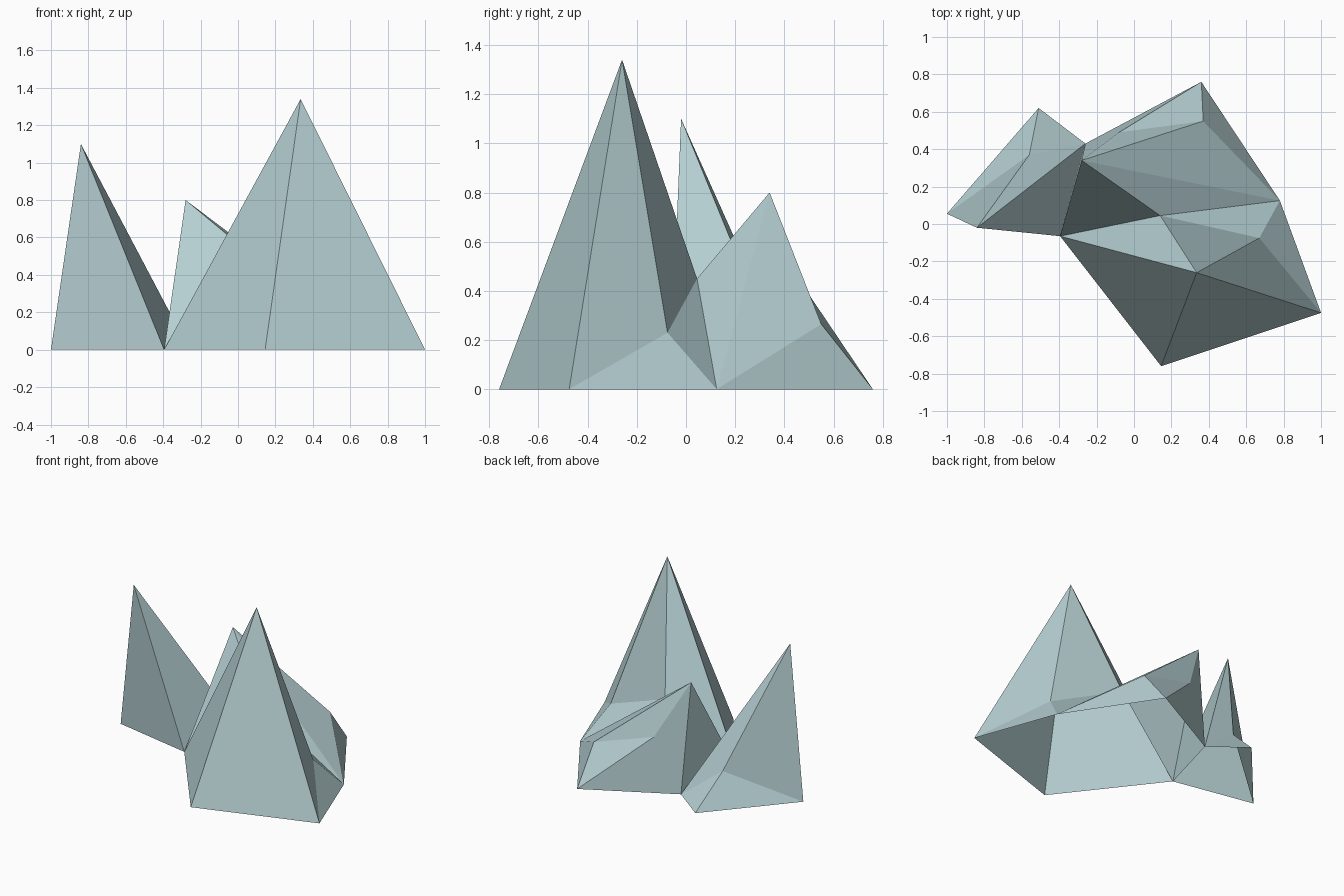
import bpy
import bmesh

cube = bpy.data.objects.get("Cube")
if cube:
    bpy.data.objects.remove(cube, do_unlink=True)

# Single pale blue-grey rock colour
rock = bpy.data.materials.new("pale_blue_grey_rock")
rock.use_nodes = True
colour = (0.46, 0.62, 0.64, 1)
rock.diffuse_color = colour
rock.node_tree.nodes["Principled BSDF"].inputs["Base Color"].default_value = colour

# Summits, shoulders on the slopes, and corners on the ground
points = {
    "tall_summit": (0.335, -0.26, 1.34),
    "left_summit": (-0.84, -0.02, 1.10),
    "back_summit": (-0.28, 0.34, 0.80),
    "saddle": (0.14, 0.045, 0.45),
    "east_shoulder": (0.67, -0.075, 0.23),
    "north_shoulder": (0.37, 0.55, 0.265),
    "back_shoulder": (-0.08, 0.49, 0.40),
    "left_shoulder": (-0.56, 0.37, 0.23),
    "west": (-1, 0.055, 0),
    "notch": (-0.395, -0.065, 0),
    "south": (0.145, -0.76, 0),
    "southeast": (1, -0.475, 0),
    "east": (0.78, 0.125, 0),
    "north": (0.36, 0.76, 0),
    "cleft": (-0.26, 0.43, 0),
    "northwest": (-0.51, 0.62, 0),
}


def build_peak(name, summit, ring, spurs):
    """Fan facets from the summit round its ring, then from each shoulder."""
    bm = bmesh.new()
    verts = {}

    def vert(key):
        if key not in verts:
            verts[key] = bm.verts.new(points[key])
        return verts[key]

    fans = [(summit, ring + ring[:1])] + spurs
    for hub, rim in fans:
        for a, b in zip(rim, rim[1:]):
            bm.faces.new((vert(hub), vert(a), vert(b)))
    mesh = bpy.data.meshes.new(name)
    bm.to_mesh(mesh)
    bm.free()
    mesh.materials.append(rock)
    obj = bpy.data.objects.new(name, mesh)
    bpy.context.collection.objects.link(obj)


# Tall front peak with its east foot
build_peak("tall_peak", "tall_summit",
           ["notch", "south", "southeast", "east_shoulder", "saddle"],
           [("east_shoulder", ["southeast", "east", "saddle"])])

# Low back peak with its north ridge
build_peak("back_peak", "back_summit",
           ["notch", "saddle", "east", "north_shoulder", "back_shoulder", "cleft"],
           [("north_shoulder", ["east", "north", "back_shoulder"]),
            ("back_shoulder", ["north", "cleft"])])

# Slender left peak with its rear foot
build_peak("left_peak", "left_summit",
           ["west", "notch", "cleft", "left_shoulder"],
           [("left_shoulder", ["cleft", "northwest", "west"])])
